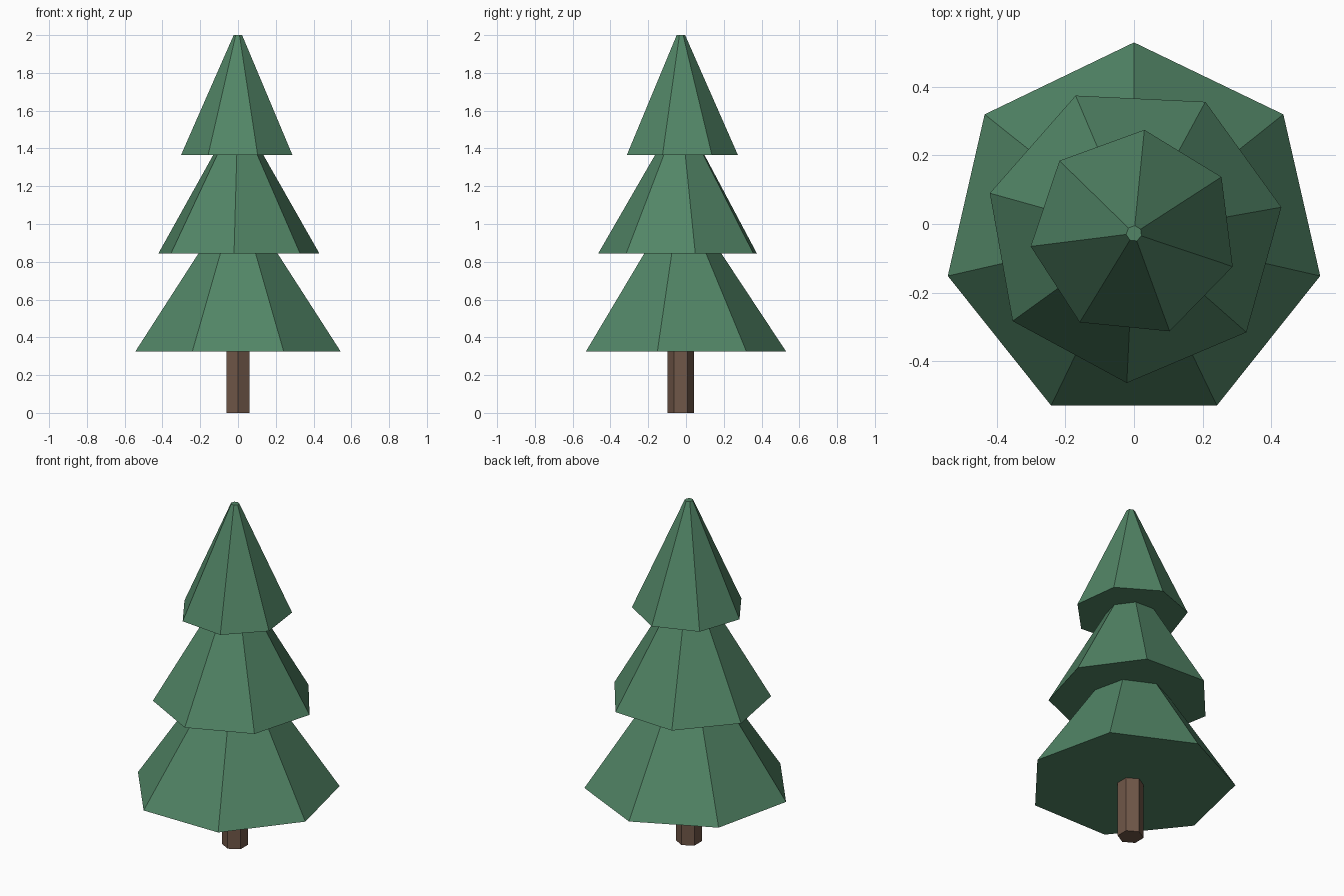
import bpy
import math

cube = bpy.data.objects.get("Cube")
if cube:
    bpy.data.objects.remove(cube, do_unlink=True)

AXIS_Y = -0.0276  # the tree's vertical axis


def material(name, rgb):
    mat = bpy.data.materials.new(name)
    mat.use_nodes = True
    mat.diffuse_color = (*rgb, 1)
    mat.node_tree.nodes["Principled BSDF"].inputs["Base Color"].default_value = (*rgb, 1)
    return mat


def frustum(name, sides, angle, r_bottom, r_top, z_bottom, z_top, mat):
    """Flat-shaded closed frustum with its first corner at the given angle."""
    verts = []
    for radius, z in ((r_bottom, z_bottom), (r_top, z_top)):
        for i in range(sides):
            a = math.radians(angle) + math.tau * i / sides
            verts.append((radius * math.cos(a), radius * math.sin(a), z))
    faces = [(i, (i + 1) % sides, sides + (i + 1) % sides, sides + i) for i in range(sides)]
    faces += [tuple(reversed(range(sides))), tuple(range(sides, 2 * sides))]
    mesh = bpy.data.meshes.new(name)
    mesh.from_pydata(verts, [], faces)
    mesh.materials.append(mat)
    obj = bpy.data.objects.new(name, mesh)
    obj.location.y = AXIS_Y
    bpy.context.collection.objects.link(obj)
    return obj


green = material("needle green", (0.084, 0.235, 0.133))
brown = material("bark brown", (0.162, 0.095, 0.065))

# Hexagonal trunk, running slightly into the lowest tier
frustum("trunk", 6, 90, 0.07, 0.07, 0, 0.36, brown)

# Seven-sided foliage tiers, each twisted against the one below
frustum("lower_foliage", 7, 90, 0.5576, 0.138, 0.325, 0.96, green)
frustum("middle_foliage", 7, 10.1, 0.437, 0.07, 0.845, 1.48, green)
frustum("top_foliage", 7, 84.3, 0.304, 0.023, 1.365, 2.0, green)
